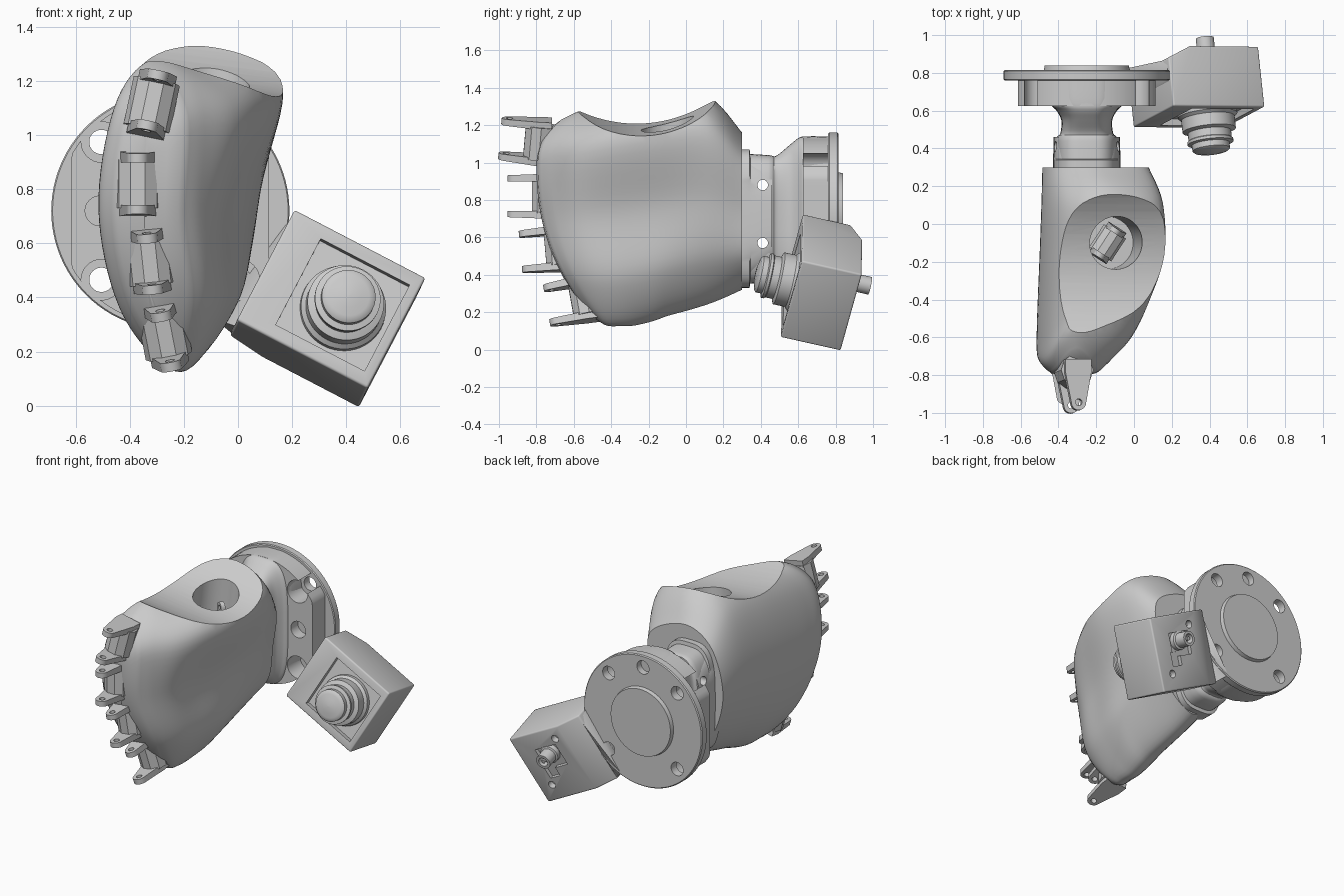
import bpy, bmesh
from math import sin, cos, pi, radians
from mathutils import Matrix, Vector

if "Cube" in bpy.data.objects:
    bpy.data.objects.remove(bpy.data.objects["Cube"])

ALONG_Y = Matrix.Rotation(-pi / 2, 4, 'X')      # local z becomes world +y
CX, CZ = -0.25, 0.72                            # flange centre


def finish(name, bm, angle=35, bevel=0):
    bmesh.ops.remove_doubles(bm, verts=bm.verts, dist=1e-5)
    bmesh.ops.recalc_face_normals(bm, faces=bm.faces)
    me = bpy.data.meshes.new(name)
    bm.to_mesh(me)
    bm.free()
    ob = bpy.data.objects.new(name, me)
    bpy.context.collection.objects.link(ob)
    if bevel:
        mod = ob.modifiers.new("bevel", 'BEVEL')
        mod.width, mod.segments, mod.limit_method = bevel, 3, 'ANGLE'
        apply(ob, mod)
    smooth(ob, angle)
    return ob


def select(ob):
    bpy.ops.object.select_all(action='DESELECT')
    ob.select_set(True)
    bpy.context.view_layer.objects.active = ob


def apply(ob, mod):
    select(ob)
    bpy.ops.object.modifier_apply(modifier=mod.name)


def smooth(ob, angle=35):
    select(ob)
    bpy.ops.object.shade_smooth_by_angle(angle=radians(angle))


def cut(ob, cutters):
    for c in cutters:
        mod = ob.modifiers.new("cut", 'BOOLEAN')
        mod.operation, mod.solver, mod.object = 'DIFFERENCE', 'EXACT', c
        apply(ob, mod)
        bpy.data.objects.remove(c)
    smooth(ob)


def loft(name, rings, cap=True, **kw):
    bm = bmesh.new()
    vs = [[bm.verts.new(p) for p in r] for r in rings]
    n = len(vs[0])
    for a, b in zip(vs, vs[1:]):
        for i in range(n):
            bm.faces.new((a[i], a[(i + 1) % n], b[(i + 1) % n], b[i]))
    if cap:
        bm.faces.new(vs[0])
        bm.faces.new(vs[-1])
    return finish(name, bm, **kw)


def lathe(name, profile, mat, n=48):
    rings = [[mat @ Vector((max(r, 1e-3) * cos(2 * pi * i / n), max(r, 1e-3) * sin(2 * pi * i / n), t))
              for i in range(n)] for r, t in profile]
    return loft(name, rings)


def rod(name, r, t0, t1, mat, n=32):
    return lathe(name, [(r, t0), (r, t1)], mat, n)


def prism(name, pts, t0, t1, mat, **kw):
    return loft(name, [[mat @ Vector((x, y, t)) for x, y in pts] for t in (t0, t1)], **kw)


def rect(cx, cy, w, h):
    return [(cx + sx * w / 2, cy + sy * h / 2) for sx, sy in ((-1, -1), (1, -1), (1, 1), (-1, 1))]


def spline(p, t, closed):
    n, i = len(p), int(t)
    f = t - i
    g = lambda k: p[k % n] if closed else p[min(max(k, 0), n - 1)]
    return [0.5 * (2 * b + (c - a) * f + (2 * a - 5 * b + 4 * c - d) * f * f + (3 * b - a - 3 * c + d) * f ** 3)
            for a, b, c, d in zip(g(i - 1), g(i), g(i + 1), g(i + 2))]


# Palm: smooth sections along y (y, bottom, top, x top, x bottom, x left, right upper/mid/lower)
palm_rows = [(0.30, .32, 1.16, -.20, -.22, -.485, .06, .05, 0),
             (0.11, .24, 1.36, -.11, -.21, -.49, .145, .085, .01),
             (-.17, .165, 1.37, -.14, -.20, -.50, .155, .05, .01),
             (-.42, .13, 1.33, -.20, -.21, -.51, .075, -.02, -.03),
             (-.60, .125, 1.29, -.26, -.21, -.515, -.02, -.07, -.07),
             (-.72, .13, 1.28, -.29, -.22, -.51, -.13, -.14, -.12),
             (-.78, .17, 1.23, -.30, -.24, -.465, -.19, -.20, -.17)]


def warp(y, z):
    w = min(max((-0.1 - y) / 0.68, 0), 1)
    d = .32 * ((1 - z) / .87) ** 2.3 if z < 1 else .18 * ((z - 1) / .28) ** 2.3
    return y + w * d


def palm_ring(row, k=1.0, dy=0.0):
    y, b, t, xt, xb, xl, ru, rm, rl = row
    h = t - b
    ctrl = [(xt, t), (ru, b + .85 * h), (rm, b + .5 * h), (rl, b + .2 * h), (xb, b),
            (xl + .3 * (xb - xl), b + .18 * h), (xl, b + .52 * h), (xl + .3 * (xt - xl), b + .87 * h)]
    out = []
    for i in range(72):
        x, z = spline(ctrl, i / 9, True)
        x, z = -.34 + (x + .34) * k, .75 + (z - .75) * (.5 + .5 * k)
        out.append((x, warp(y, z) + dy, z))
    return out


rows = [spline(palm_rows, i / 6, False) for i in range(36)] + [palm_rows[-1]]
palm = loft("palm", [palm_ring(r) for r in rows]
            + [palm_ring(palm_rows[-1], k, d) for k, d in ((.85, -.012), (.5, -.02), (.05, -.02))], angle=40)
# Concave saddle on the thumb side and the thumb socket
saddle = rod("saddle_cutter", .66, -.8, .8, Matrix.Translation((CX, -.265, 1.855))
             @ Matrix.Rotation(radians(97), 4, 'Y'), 96)
socket = rod("socket_cutter", .14, -.42, .4, Matrix.Translation((-.10, -.10, 1.15))
             @ Matrix.Rotation(radians(6), 4, 'Y'), 48)
cut(palm, [saddle, socket])


# Knuckles: two tapered lugs with a pin hole, and a faceted block between them
def knuckle(name, loc, pitch, roll, size=1.0, yaw=0):
    mat = (Matrix.Translation(loc) @ Matrix.Rotation(radians(yaw), 4, 'Z')
           @ Matrix.Rotation(radians(roll), 4, 'Y')
           @ Matrix.Rotation(radians(-pitch), 4, 'X') @ Matrix.Scale(size, 4))
    tip = [(.04 * cos(a), .04 + .04 * sin(a)) for a in [pi + pi * i / 10 for i in range(11)]]
    for side, s in (("upper", 1), ("lower", -1)):
        outline = tip + [(.07, .2), (.07, .27), (-.07, .27), (-.07, .2)]
        rings = []
        for z0, slope in ((.078, .0), (.116, -.05)):
            rings.append([mat @ Vector((x, y, s * (z0 + slope * (.1 - y) * .8))) for x, y in outline])
        lug = loft(f"{name}_{side}_lug", rings)
        cut(lug, [rod("pin_cutter", .018, -.2, .2, mat @ Matrix.Translation((0, .042, 0)), 16)])
    prism(f"{name}_block", [(.087 * cos(pi * i / 5), .215 + .087 * sin(pi * i / 5)) for i in range(10)],
          -.09, .09, mat)


knuckle("first_finger", (-.315, -.995, 1.13), 5, 12)
knuckle("second_finger", (-.37, -.955, .82), 0, 0)
knuckle("third_finger", (-.325, -.885, .522), -5, -6)
knuckle("fourth_finger", (-.265, -.745, .235), -10, -11)
knuckle("thumb", (-.14, -.10, 1.13), 90, 0, .8, -33)

# Wrist neck and collar
neck_rows = [(.25, .165, .70, .35), (.44, .165, .70, .34), (.48, .14, .71, .325), (.55, .135, .72, .37),
             (.60, .16, .72, .41), (.64, .19, .72, .42), (.77, .20, .72, .42)]


def oval(y, hx, cz, hz, n=64, e=.6):
    sp = lambda v: abs(v) ** e * (1 if v > 0 else -1)
    return [(CX + hx * sp(cos(2 * pi * i / n)), y, cz + hz * sp(sin(2 * pi * i / n))) for i in range(n)]


def collar_holes():
    return [rod("screw_cutter", .028, -.5, .5, Matrix.Translation((CX, .41, z))
                @ Matrix.Rotation(pi / 2, 4, 'Y'), 24) for z in (.57, .88)]


neck = loft("wrist_neck", [oval(*spline(neck_rows, i / 4, False)) for i in range(24)] + [oval(*neck_rows[-1])])
collar = loft("wrist_collar", [oval(.25, .178, .70, .37), oval(.34, .178, .70, .37),
                               oval(.345, .178, .70, .33), oval(.40, .177, .705, .31), oval(.46, .175, .71, .26)])
for part in (neck, collar):
    cut(part, collar_holes())

# Mounting flange with bolt holes, and its flat-sided body
flange = lathe("mounting_flange", [(0, .76), (.435, .76), (.44, .766), (.44, .809), (.434, .815), (.228, .815),
                                   (.222, .84), (0, .84)], Matrix.Translation((CX, 0, CZ)) @ ALONG_Y, 96)
clip = [(max(-.365, min(.365, .42 * cos(2 * pi * i / 96))), .42 * sin(2 * pi * i / 96)) for i in range(96)]
body = prism("flange_body", clip, .625, .77, Matrix.Translation((CX, 0, CZ)) @ ALONG_Y)


def bolt(r, t0, t1, deg, dist=.36):
    a = radians(deg)
    return rod("bolt_cutter", r, t0, t1, Matrix.Translation((CX + dist * cos(a), 0, CZ + dist * sin(a))) @ ALONG_Y)


cut(flange, [bolt(.045, .7, .9, d) for d in (45, 90, 135, 225, 315)])
cut(body, [bolt(.075, .5, .80, d) for d in (45, 135, 225, 315)] + [bolt(.055, .5, .70, d, .26) for d in (0, 180)])

# Camera housing: tilted box frame, u across, v down, n backwards
u = Vector((.48, -.005, -.25)).normalized()
v = Vector((-.205, -.11, -.395))
v = (v - u * v.dot(u)).normalized()
n = u.cross(v)
cam = Matrix.Translation((.21, .625, .725)) @ Matrix((u, v, n)).transposed().to_4x4()
W, H, D = .545, .475, .33
side = [(0, 0), (W, 0), (W, D), (.14, D), (0, .265)]
housing = loft("camera_housing", [[cam @ Vector((a, b, t)) for a, t in side] for b in (0, H)], bevel=.01)
cut(housing, [prism("recess_cutter", rect(.32, H / 2, .37, .37), -.1, .035, cam),
              prism("port_cutter", rect(.32, .19, .17, .15), D - .025, .5, cam),
              prism("slot_cutter", rect(.38, .28, .08, .09), D - .025, .5, cam)]
    + [rod("screw_cutter", .025, D - .04, .5, cam @ Matrix.Translation((a, b, 0)), 20)
       for a, b in ((.21, .08), (.44, .37))])

# Lens and rear connector
lathe("lens", [(.16, .05), (.158, .01), (.142, -.005), (.142, -.07), (.13, -.075), (.115, -.08), (.115, -.12),
               (.122, -.125), (.122, -.14), (.1, -.145), (.1, -.175), (.088, -.185), (.075, -.187), (.045, -.195),
               (0, -.198)], cam @ Matrix.Translation((.327, .242, 0)))
lathe("connector", [(.06, .29), (.06, .335), (.048, .34), (.048, .415), (.03, .415), (.03, .37), (.012, .37),
                    (.012, .41), (0, .41)], cam @ Matrix.Translation((.32, .17, 0)), 32)

# Bracket joining flange and camera
bm = bmesh.new()
pts = [cam @ Vector((a, b, t)) for b in (.04, H - .01) for a, t in ((.01, .13), (.01, .262))]
pts += [Vector((CX + .43 * cos(radians(d)), y, CZ + .43 * sin(radians(d))))
        for d in (-5, -20, -35, -55, -68) for y in (.77, .813)]
bmesh.ops.convex_hull(bm, input=[bm.verts.new(p) for p in pts])
finish("camera_bracket", bm)
